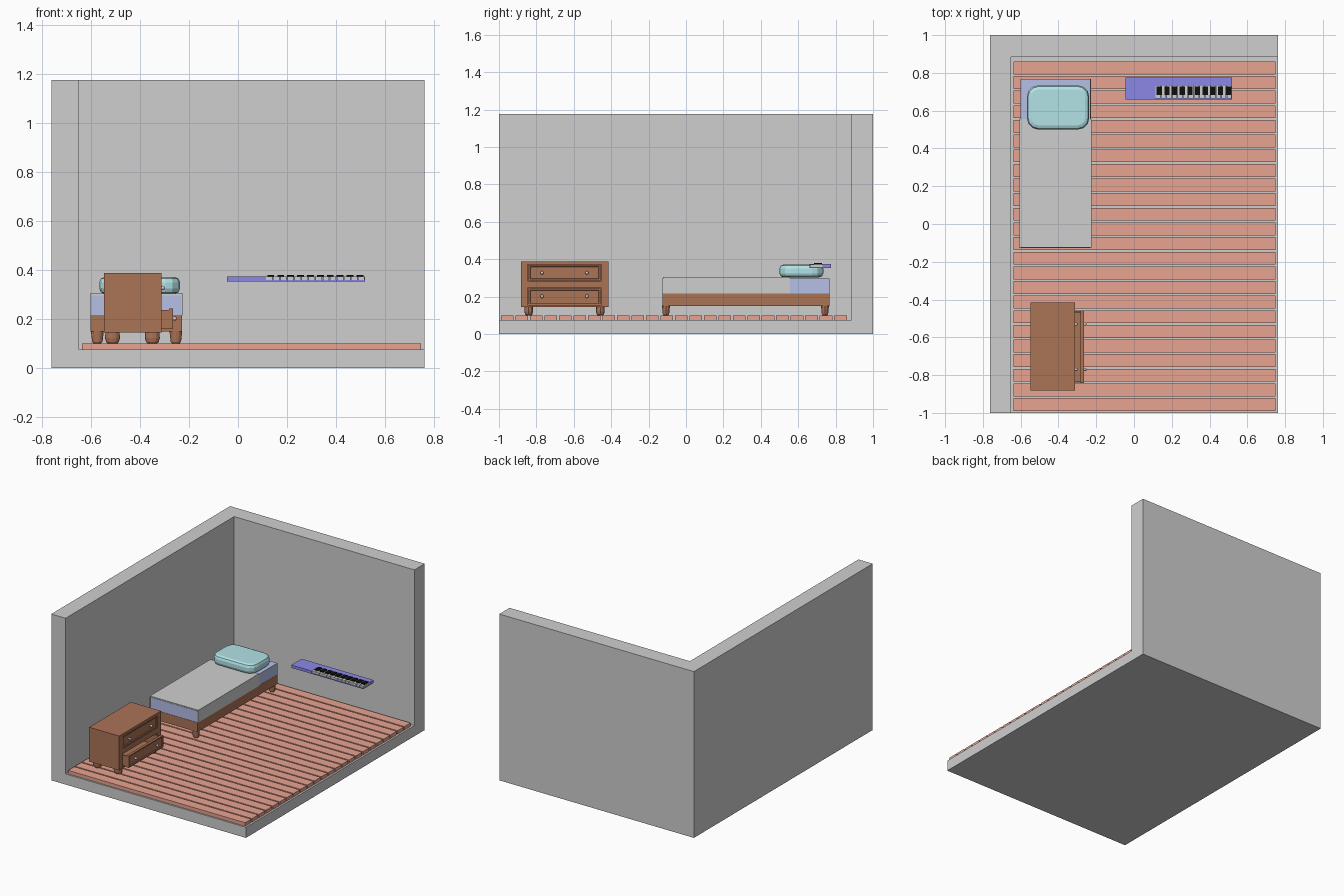
import bpy, bmesh, math
from mathutils import Vector, Matrix

if "Cube" in bpy.data.objects:
    bpy.data.objects.remove(bpy.data.objects["Cube"])


def material(name, r, g, b):
    lin = lambda c: (c / 255 / 12.92) if c < 11 else ((c / 255 + 0.055) / 1.055) ** 2.4
    m = bpy.data.materials.new(name)
    m.diffuse_color = (lin(r), lin(g), lin(b), 1)
    m.use_nodes = True
    m.node_tree.nodes["Principled BSDF"].inputs["Base Color"].default_value = m.diffuse_color
    return m


GREY = material("plain grey", 207, 207, 207)
FLOOR = material("salmon wood", 232, 164, 146)
BROWN = material("brown wood", 171, 115, 86)
BLUE = material("pale blue", 183, 193, 233)
TEAL = material("pale teal", 180, 229, 233)
VIOLET = material("violet blue", 142, 140, 236)
BLACK = material("black", 15, 15, 15)


def finish(bm, name, mat):
    bmesh.ops.recalc_face_normals(bm, faces=bm.faces)
    me = bpy.data.meshes.new(name)
    bm.to_mesh(me)
    bm.free()
    me.materials.append(mat)
    ob = bpy.data.objects.new(name, me)
    bpy.context.collection.objects.link(ob)
    return ob


def add_box(bm, x, y, z):
    """Add a box given (min, max) pairs per axis."""
    size = Vector((x[1] - x[0], y[1] - y[0], z[1] - z[0]))
    mid = Vector((sum(x), sum(y), sum(z))) / 2
    mat = Matrix.Translation(mid) @ Matrix.Diagonal((*size, 1))
    return bmesh.ops.create_cube(bm, size=1, matrix=mat)["verts"]


def boxes(name, mat, *parts):
    bm = bmesh.new()
    for p in parts:
        add_box(bm, *p)
    return finish(bm, name, mat)


def leg(name, x, y, profile, sx):
    """Turned leg: rings of (radius, z), stretched along x."""
    bm = bmesh.new()
    n = 12
    rings = [[bm.verts.new((x + sx * r * math.cos(2 * math.pi * i / n),
                            y + r * math.sin(2 * math.pi * i / n), z)) for i in range(n)]
             for r, z in profile]
    for a, b in zip(rings, rings[1:]):
        for i in range(n):
            bm.faces.new((a[i], a[(i + 1) % n], b[(i + 1) % n], b[i]))
    bm.faces.new(rings[0])
    bm.faces.new(rings[-1])
    finish(bm, name, BROWN)


# Room shell: slab, left wall, back wall
boxes("floor_slab", GREY, ((-0.65, 0.762), (-1, 0.885), (0, 0.075)))
boxes("left_wall", GREY, ((-0.762, -0.65), (-1, 0.885), (0, 1.177)))
boxes("back_wall", GREY, ((-0.762, 0.762), (0.885, 1), (0, 1.177)))

# Floor planks
pitch = 0.0775
boxes("floor_planks", FLOOR, *[
    ((-0.637, 0.749), (-0.99 + i * pitch, -0.99 + i * pitch + 0.068), (0.073, 0.1))
    for i in range(24)])

# Bed
boxes("bed_frame", BROWN, ((-0.602, -0.228), (-0.126, 0.767), (0.15, 0.217)))
boxes("mattress", BLUE, ((-0.601, -0.229), (-0.124, 0.768), (0.217, 0.297)))
boxes("bed_sheet", GREY,
      ((-0.605, -0.225), (-0.122, 0.555), (0.297, 0.304)),
      ((-0.605, -0.600), (-0.128, 0.555), (0.217, 0.298)),
      ((-0.230, -0.225), (-0.128, 0.555), (0.217, 0.298)))
for sx, x in (("left", -0.575), ("right", -0.254)):
    for sy, y in (("foot", -0.107), ("head", 0.743)):
        leg(f"bed_leg_{sx}_{sy}", x, y,
            [(0.012, 0.1), (0.017, 0.107), (0.021, 0.152)], 1.25)

# Pillow: rounded plan outline, then softened top and bottom rims
bm = bmesh.new()
add_box(bm, (-0.567, -0.237), (0.5, 0.734), (0.303, 0.372))
upright = [e for e in bm.edges if abs(e.verts[0].co.z - e.verts[1].co.z) > 0.01]
bmesh.ops.bevel(bm, geom=upright, offset=0.06, segments=3, profile=0.5, affect='EDGES')
rims = [e for e in bm.edges if abs(e.verts[0].co.z - e.verts[1].co.z) < 0.001]
bmesh.ops.bevel(bm, geom=rims, offset=0.022, segments=2, profile=0.5, affect='EDGES')
finish(bm, "pillow", TEAL)

# Dresser carcass with two drawer openings facing +x
X, Y = (-0.548, -0.313), (-0.882, -0.415)
boxes("dresser_body", BROWN,
      (X, Y, (0.371, 0.388)), (X, Y, (0.145, 0.155)),
      (X, (Y[0], -0.847), (0.155, 0.371)), (X, (-0.452, Y[1]), (0.155, 0.371)),
      (X, (-0.847, -0.452), (0.246, 0.284)),
      ((X[0], -0.53), (-0.847, -0.452), (0.155, 0.371)))
for sx, x in (("back", -0.513), ("front", -0.35)):
    for sy, y in (("left", -0.841), ("right", -0.458)):
        leg(f"dresser_leg_{sx}_{sy}", x, y,
            [(0.014, 0.1), (0.02, 0.107), (0.023, 0.122), (0.022, 0.147)], 1.32)


def drawer(name, front, z0, z1):
    """Open drawer box with a recessed front panel and two knobs."""
    y0, y1 = -0.842, -0.457
    bm = bmesh.new()
    back = front - 0.2
    face_verts = add_box(bm, (front - 0.018, front), (y0, y1), (z0, z1))
    bm.normal_update()
    face = [f for f in bm.faces if f.normal.x > 0.9]
    bmesh.ops.inset_region(bm, faces=face, thickness=0.011, depth=0)
    bmesh.ops.inset_region(bm, faces=face, thickness=0.003, depth=-0.006)
    inner = (back, front - 0.018)
    add_box(bm, inner, (y0 + 0.004, y1 - 0.004), (z0 + 0.002, z0 + 0.01))
    for a in (y0 + 0.004, y1 - 0.012):
        add_box(bm, inner, (a, a + 0.008), (z0 + 0.01, z1 - 0.008))
    finish(bm, name, BROWN)
    bm = bmesh.new()
    for y in (-0.77, -0.53):
        c = Vector((front + 0.006, y, (z0 + z1) / 2))
        bmesh.ops.create_uvsphere(bm, u_segments=10, v_segments=6, radius=0.009,
                                  matrix=Matrix.Translation(c))
        add_box(bm, (front - 0.008, front + 0.003), (y - 0.004, y + 0.004),
                (c.z - 0.004, c.z + 0.004))
    finish(bm, name + "_knobs", GREY)


drawer("upper_drawer", -0.313, 0.287, 0.368)
drawer("lower_drawer", -0.265, 0.16, 0.244)

# Keyboard instrument: solid left panel, back strip and thin key bed
boxes("keyboard_case", VIOLET,
      ((-0.045, 0.114), (0.66, 0.776), (0.354, 0.374)),
      ((0.114, 0.519), (0.731, 0.776), (0.354, 0.374)),
      ((0.114, 0.519), (0.66, 0.731), (0.354, 0.359)))
w = 0.405 / 14
boxes("white_keys", GREY, *[
    ((0.115 + i * w, 0.115 + (i + 1) * w - 0.003), (0.664, 0.731), (0.359, 0.373))
    for i in range(14)])
b = 0.405 / 10
boxes("black_keys", BLACK, *[
    ((0.12 + i * b, 0.12 + i * b + 0.028), (0.684, 0.728), (0.372, 0.38))
    for i in range(10)])
